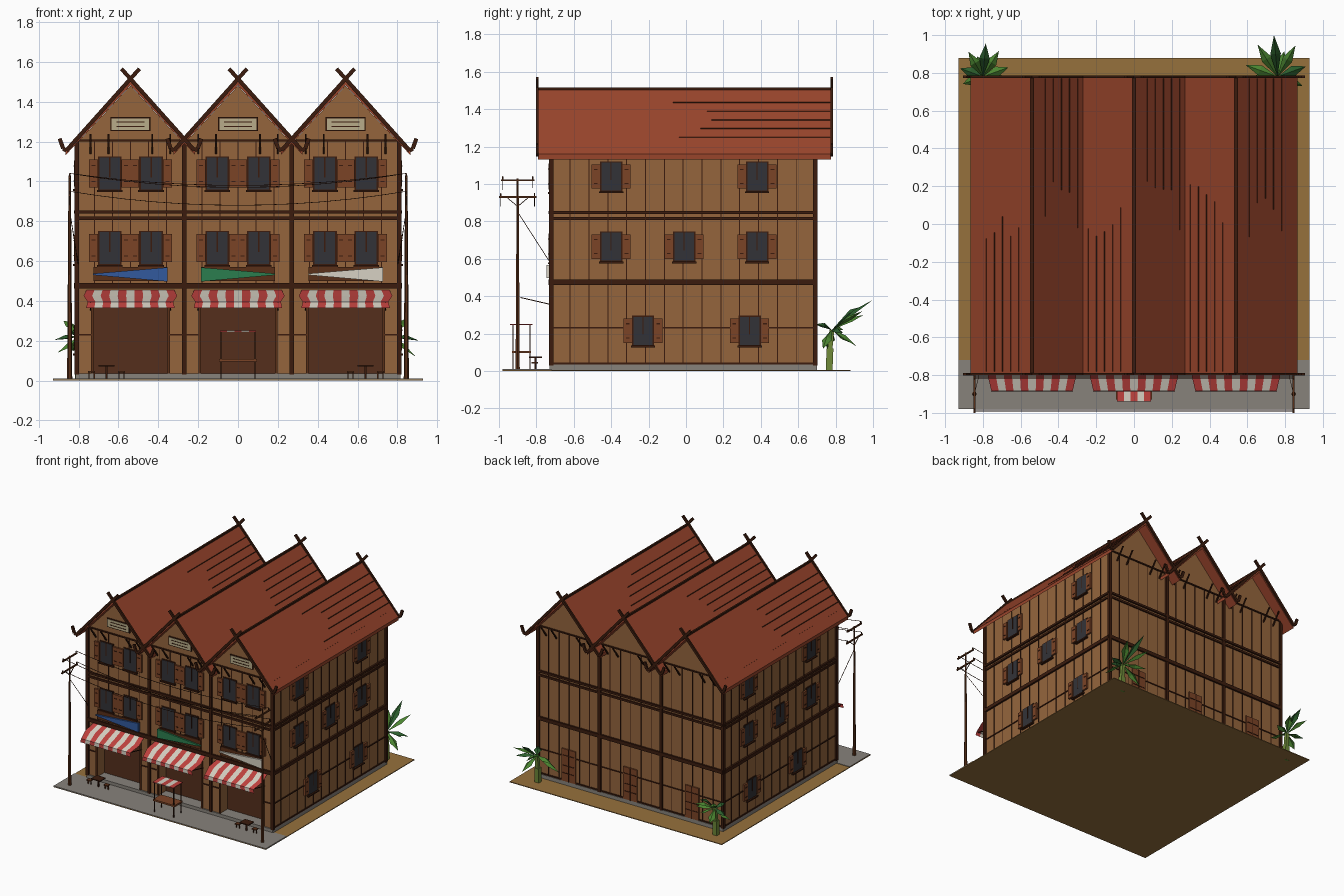
import bpy, bmesh, math, random
from mathutils import Vector as V

if "Cube" in bpy.data.objects:
    bpy.data.objects.remove(bpy.data.objects["Cube"])

random.seed(4)
parts = {}
BAYS = (-0.54, 0.0, 0.54)
HEX = dict(wall='93653f', roof='97462f', dark='3d2115', shutter='7a452a', glass='36363a', red='c04441',
           white='d6d0c2', grey='86817a', earth='95703f', inside='553222', cream='b7ab88', blue='365a9c',
           green='2f7d50', leaf='4c8434', leafdark='2f5e30', trunk='6f8a3c', wood='5a331e')


def material(key):
    if key not in bpy.data.materials:
        rgb = [int(HEX[key][i:i + 2], 16) / 255 for i in (0, 2, 4)]
        bpy.data.materials.new(key).diffuse_color = [c ** 2.2 for c in rgb] + [1]
    return bpy.data.materials[key]


def add(name, col, verts, faces):
    vs, fs = parts.setdefault((name, col), ([], []))
    n = len(vs)
    vs += [V(v) for v in verts]
    fs += [[i + n for i in f] for f in faces]


CUBE = [(0, 1, 3, 2), (4, 6, 7, 5), (0, 4, 5, 1), (2, 3, 7, 6), (0, 2, 6, 4), (1, 5, 7, 3)]


def box(name, col, x0, x1, y0, y1, z0, z1):
    add(name, col, [(x, y, z) for x in (x0, x1) for y in (y0, y1) for z in (z0, z1)], CUBE)


def bar(name, col, a, b, w, h=None):
    a, b = V(a), V(b)
    d = (b - a).normalized()
    s = d.cross(V((0, 0, 1)) if abs(d.z) < 0.99 else V((0, 1, 0))).normalized()
    t = d.cross(s) * (h or w) / 2
    s *= w / 2
    add(name, col, [p + i * s + j * t for p in (a, b) for i in (-1, 1) for j in (-1, 1)], CUBE)


def extrude(name, col, prof, y0, y1):
    n = len(prof)
    add(name, col, [(x, y, z) for y in (y0, y1) for x, z in prof],
        [list(range(n)), list(range(2 * n - 1, n - 1, -1))]
        + [(i, (i + 1) % n, n + (i + 1) % n, n + i) for i in range(n)])


def panel(name, col, face, u0, u1, z0, z1, d):
    """Thin box standing d proud of one of the four walls."""
    if face == 'front': box(name, col, u0, u1, -0.72 - d, -0.71, z0, z1)
    elif face == 'back': box(name, col, u0, u1, 0.68, 0.69 + d, z0, z1)
    elif face == 'right': box(name, col, 0.80, 0.81 + d, u0, u1, z0, z1)
    else: box(name, col, -0.81 - d, -0.80, u0, u1, z0, z1)


def window(face, u, z, h):
    panel('window_frame', 'dark', face, u - .06, u + .06, z - h / 2 - .006, z + h / 2 + .006, .006)
    panel('window_glass', 'glass', face, u - .052, u + .052, z - h / 2, z + h / 2, .009)
    panel('window_mullion', 'dark', face, u - .003, u + .003, z - .02, z + h / 2, .012)
    panel('window_sill', 'dark', face, u - .065, u + .065, z - h / 2 - .014, z - h / 2 - .004, .018)
    for s in (-1, 1):
        a, b = sorted((u + s * .06, u + s * .104))
        panel('shutter', 'shutter', face, a, b, z - h / 2 + .01, z + h / 2 - .01, .014)
        for k in (-.25, .25):
            panel('shutter_slat', 'dark', face, a + .012, b - .012, z + k * h - .003, z + k * h + .003, .017)


# ground and plinth
box('earth_ground', 'earth', -.93, .93, -.98, .88, 0, .006)
box('pavement', 'grey', -.93, .93, -.98, -.72, .002, .010)
box('plinth', 'grey', -.815, .815, -.73, .70, .004, .035)

# walls: three gables, with a front skin notched by the shop openings
gables = [(.81, 1.19)]
for c in BAYS[::-1]:
    gables += [(c, 1.48), (c - .27, 1.19)]
extrude('walls', 'wall', [(-.81, .03), (.81, .03)] + gables, -.62, .69)
notched = [(-.81, .03)]
for c in BAYS:
    notched += [(c - .19, .03), (c - .19, .42), (c + .19, .42), (c + .19, .03)]
extrude('front_wall', 'wall', notched + [(.81, .03)] + gables, -.72, -.62)
for c in BAYS:
    box('shop_interior', 'inside', c - .19, c + .19, -.63, -.615, .035, .42)
    for s in (-1, 1):
        bar('shop_jamb', 'wood', (c + s * .192, -.722, .03), (c + s * .192, -.722, .42), .012)

# timber frame: posts, beams and battens
for x in (-.81, -.27, .27, .81):
    for y in (-.72, .69):
        box('post', 'dark', x - .012, x + .012, y - .012, y + .012, .03, 1.2)
for face, a, b in (('front', -.81, .81), ('back', -.81, .81), ('right', -.72, .69), ('left', -.72, .69)):
    for z, h, d in ((.475, .014, .014), (.815, .008, .01), (.847, .008, .014), (1.205, .005, .008)):
        panel('beam', 'dark', face, a, b, z - h, z + h, d)
    if face != 'front':
        panel('rail', 'dark', face, a, b, .227, .235, .006)
        panel('rail', 'dark', face, a, b, .035, .045, .006)
    n = 18 if a < -.8 else 14
    for i in range(1, n):
        u = a + (b - a) * i / n
        panel('batten', 'dark', face, u - .0025, u + .0025, .47 if face == 'front' else .04, 1.2, .004)
for c in BAYS:
    for s in (-1, 1):
        a, b = sorted((c + s * .19, c + s * .27))
        panel('rail', 'dark', 'front', a, b, .227, .235, .006)

# windows and back doors
for c in BAYS:
    for u in (c - .104, c + .104):
        window('front', u, 1.04, .16)
        window('front', u, .665, .16)
    panel('back_door', 'shutter', 'back', c - .06, c + .06, .035, .29, .01)
    panel('door_split', 'dark', 'back', c - .003, c + .003, .035, .29, .013)
    for z in (.1, .16, .24):
        panel('door_slat', 'dark', 'back', c - .05, c + .05, z - .003, z + .003, .013)
for face in ('left', 'right'):
    for u, z in ((-.4, 1.04), (.38, 1.04), (-.4, .665), (-.01, .665), (.38, .665), (-.23, .215), (.34, .215)):
        window(face, u, z, .15)

# roofs with tile lines, bargeboards, crossed finials, horns and brackets
for c in BAYS:
    k = 1.08
    extrude('roof', 'roof', [(c - .325, 1.159), (c, 1.51), (c + .325, 1.159), (c + .325, 1.132),
                             (c, 1.482), (c - .325, 1.132)], -.79, .775)
    bar('ridge_cap', 'dark', (c, -.79, 1.51), (c, .775, 1.51), .014)
    for s in (-1, 1):
        for i in range(5):
            x = .07 + .043 * i
            p = (c + s * x, 1.511 - k * x)
            e = random.uniform(-.1, .25)
            y0, y1 = (e, .77) if s > 0 else (-.78, e)
            bar('tile_line', 'dark', (p[0], y0, p[1]), (p[0], y1, p[1]), .004)
        for y in (-.795, .78):
            path = [(-.045, 1.565), (.322, 1.155), (.338, 1.165), (.355, 1.215)]
            for (x0, z0), (x1, z1) in zip(path, path[1:]):
                bar('bargeboard', 'dark', (c + s * x0, y, z0), (c + s * x1, y, z1), .014, .02)
        for y, o in ((-.72, -.07), (.69, .07)):
            for x in (.11, .2):
                bar('eave_bracket', 'dark', (c + s * x, y, 1.14), (c + s * x, y + o, 1.235), .009)
    panel('gable_vent', 'dark', 'front', c - .1, c + .1, 1.252, 1.322, .008)
    panel('gable_vent_panel', 'cream', 'front', c - .094, c + .094, 1.258, 1.316, .011)
    for z in (1.275, 1.298):
        panel('vent_slat', 'dark', 'front', c - .07, c + .07, z - .002, z + .002, .014)

# striped awnings with struts, and tapered sign boards
rows = [(.22, -.72, .455), (.235, -.80, .425), (.215, -.885, .395), (.222, -.886, .365)]
for c, col, s in zip(BAYS, ('blue', 'green', 'white'), (1, -1, 1)):
    for i in range(11):
        vs = [(c + w * (2 * j / 11 - 1), y, z) for w, y, z in rows for j in (i, i + 1)]
        add('awning', 'white' if i % 2 else 'red', vs, [(r, r + 1, r + 3, r + 2) for r in (0, 2, 4)])
    for t in (-1, 1):
        bar('awning_strut', 'dark', (c + t * .2, -.72, .355), (c + t * .2, -.885, .393), .005)
    panel('sign_board', 'wood', 'front', c - .185, c + .185, .50, .57, .012)
    extrude('sign_face', col, [(c + s * .187, .497), (c + s * .187, .568), (c - s * .187, .537),
                               (c - s * .187, .53)], -.745, -.73)

# street stall with striped canopy
for i in range(5):
    box('stall_canopy', 'white' if i % 2 else 'red', -.09 + .036 * i, -.054 + .036 * i, -.94, -.82, .245, .251)
box('stall_table', 'shutter', -.095, .095, -.93, -.83, .095, .108)
for x in (-.085, .085):
    for y in (-.925, -.835):
        bar('stall_post', 'dark', (x, y, .01), (x, y, .246), .006)

# pavement tables and stools
for cx in (-.66, .64):
    box('cafe_table', 'dark', cx - .04, cx + .04, -.84, -.77, .07, .077)
    bar('cafe_table', 'dark', (cx, -.805, .01), (cx, -.805, .07), .01)
    for o in (-.075, .075):
        box('stool', 'wood', cx + o - .018, cx + o + .018, -.825, -.79, .04, .047)
        for t in (-.013, .013):
            bar('stool', 'wood', (cx + o + t, -.807, .01), (cx + o + t, -.807, .04), .006)

# utility poles with cross arms, sagging wires and service drops
for s in (-1, 1):
    x = s * .845
    ring = [(x + r * math.cos(a * math.pi / 3), -.9 + r * math.sin(a * math.pi / 3), z)
            for r, z in ((.013, 0), (.006, 1.03)) for a in range(6)]
    add('utility_pole', 'wood', ring, [list(range(6)), list(range(6, 12))]
        + [(i, (i + 1) % 6, 6 + (i + 1) % 6, 6 + i) for i in range(6)])
    for z, a, b in ((1.02, -.99, -.81), (.93, -1.0, -.8)):
        bar('cross_arm', 'wood', (x, a, z), (x, b, z), .01)
        for y in (a + .01, b - .01):
            bar('insulator', 'dark', (x, y, z), (x, y, z + .02), .007)
    for t in (-1, 1):
        bar('arm_brace', 'dark', (x, -.9, .88), (x, -.9 + t * .06, .93), .004)
    bar('service_drop', 'dark', (x, -.9, .85), (s * .8, -.72, .57), .003)
for y, z, sag in ((-.98, 1.04, .07), (-.82, 1.04, .06), (-.99, .95, .07), (-.81, .95, .07)):
    pts = [(.845 * t / 6, y, z - sag * (1 - (t / 6) ** 2)) for t in range(-6, 7)]
    for a, b in zip(pts, pts[1:]):
        bar('wire', 'dark', a, b, .003)

# palms: tapered trunk and folded leaf blades (angle, length, rise)
LEAVES = [(95, .22, .16), (60, .19, .10), (122, .20, .08), (20, .16, -.02), (160, .18, 0),
          (-20, .14, -.10), (-60, .10, .03), (188, .18, -.10), (75, .14, -.09)]
for px, s, k in ((.76, 1, 1), (-.8, -1, .8)):
    bar('palm_trunk', 'trunk', (px, .765, 0), (px, .77, .12), .036)
    bar('palm_trunk', 'trunk', (px, .77, .12), (px, .78, .22), .026)
    c = V((px, .78, .22))
    for i, (ang, ln, rise) in enumerate(LEAVES):
        a = math.radians(ang)
        d = V((s * math.cos(a), math.sin(a), 0)) * ln * k
        side = V((-d.y, d.x, 0)).normalized() * .028
        tip = c + d + V((0, 0, rise * k))
        mid = c + d * .55 + V((0, 0, rise * .55 + .02))
        add('palm_leaf', 'leafdark' if i % 3 == 0 else 'leaf',
            [c, mid + side - V((0, 0, .02)), tip, mid - side - V((0, 0, .02)), mid],
            [(0, 1, 4), (1, 2, 4), (2, 3, 4), (3, 0, 4)])

# turn the collected parts into objects
for (name, col), (vs, fs) in parts.items():
    me = bpy.data.meshes.new(name)
    me.from_pydata(vs, [], fs)
    bm = bmesh.new()
    bm.from_mesh(me)
    bmesh.ops.recalc_face_normals(bm, faces=bm.faces)
    bm.to_mesh(me)
    bm.free()
    me.materials.append(material(col))
    bpy.context.collection.objects.link(bpy.data.objects.new(name, me))

for m in bpy.data.materials:
    if m.users and not m.is_grease_pencil:
        m.use_nodes = True
        m.node_tree.nodes["Principled BSDF"].inputs["Base Color"].default_value = m.diffuse_color
